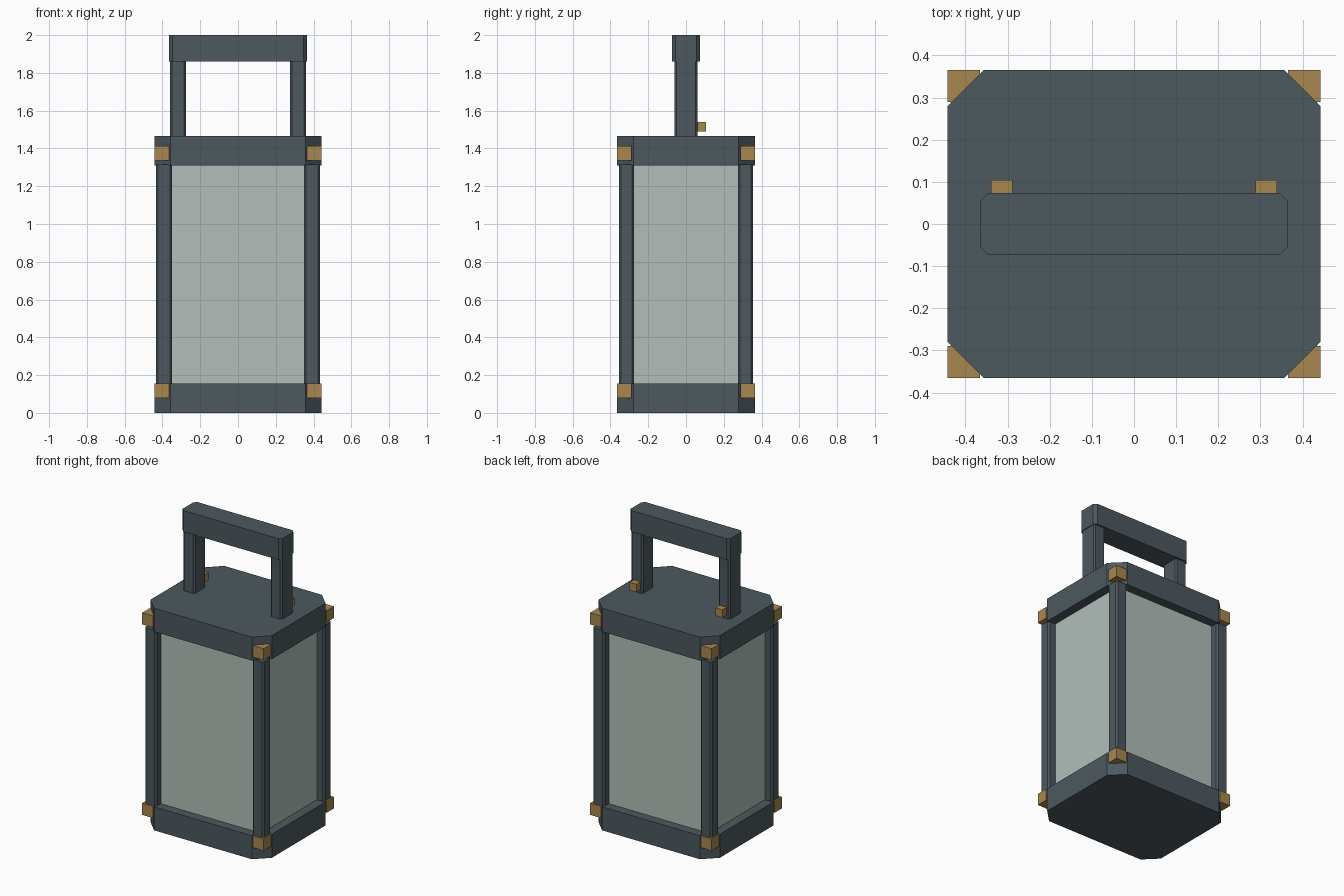
import bpy
import bmesh

if "Cube" in bpy.data.objects:
    bpy.data.objects.remove(bpy.data.objects["Cube"])


def material(name, rgb):
    m = bpy.data.materials.new(name)
    m.diffuse_color = (*rgb, 1.0)
    m.use_nodes = True
    m.node_tree.nodes["Principled BSDF"].inputs["Base Color"].default_value = m.diffuse_color
    return m


METAL = material("slate metal", (0.074, 0.098, 0.114))
BRASS = material("aged brass", (0.392, 0.242, 0.080))
GLASS = material("frosted glass", (0.445, 0.515, 0.485))


def block(name, mat, centre, half, z0, z1, cut=0.0):
    """Upright prism with a rectangular plan whose corners are cut by `cut`."""
    hx, hy = half
    if cut:
        plan = [(hx, -hy + cut), (hx, hy - cut), (hx - cut, hy), (-hx + cut, hy),
                (-hx, hy - cut), (-hx, -hy + cut), (-hx + cut, -hy), (hx - cut, -hy)]
    else:
        plan = [(hx, -hy), (hx, hy), (-hx, hy), (-hx, -hy)]
    bm = bmesh.new()
    face = bm.faces.new([bm.verts.new((centre[0] + x, centre[1] + y, z0)) for x, y in plan])
    top = bmesh.ops.extrude_face_region(bm, geom=[face], use_keep_orig=True)
    verts = [g for g in top["geom"] if isinstance(g, bmesh.types.BMVert)]
    bmesh.ops.translate(bm, verts=verts, vec=(0, 0, z1 - z0))
    bmesh.ops.recalc_face_normals(bm, faces=bm.faces)
    mesh = bpy.data.meshes.new(name)
    bm.to_mesh(mesh)
    bm.free()
    mesh.materials.append(mat)
    obj = bpy.data.objects.new(name, mesh)
    bpy.context.collection.objects.link(obj)
    return obj


# Base and lid slabs with cut corners
block("base", METAL, (0, 0), (0.443, 0.365), 0.0, 0.155, 0.086)
block("lid", METAL, (0, 0), (0.443, 0.365), 1.31, 1.465, 0.086)

# Glass body, set back behind the posts
block("glass", GLASS, (0, 0), (0.383, 0.305), 0.15, 1.315)

# Corner posts and brass corner caps
for sx in (-1, 1):
    for sy in (-1, 1):
        block("corner_post", METAL, (sx * 0.392, sy * 0.315), (0.042, 0.040), 0.15, 1.315, 0.010)
        for z in (0.079, 1.335):
            block("corner_cap", BRASS, (sx * 0.4045, sy * 0.3275), (0.0388, 0.0380), z, z + 0.077)

# Handle: two uprights, grip bar and rear brass latches
for sx in (-1, 1):
    block("handle_upright", METAL, (sx * 0.318, 0), (0.0425, 0.061), 1.46, 1.865, 0.010)
    block("handle_latch", BRASS, (sx * 0.314, 0.079), (0.025, 0.026), 1.489, 1.541)
block("handle_grip", METAL, (0, 0), (0.365, 0.073), 1.86, 2.0, 0.018)
